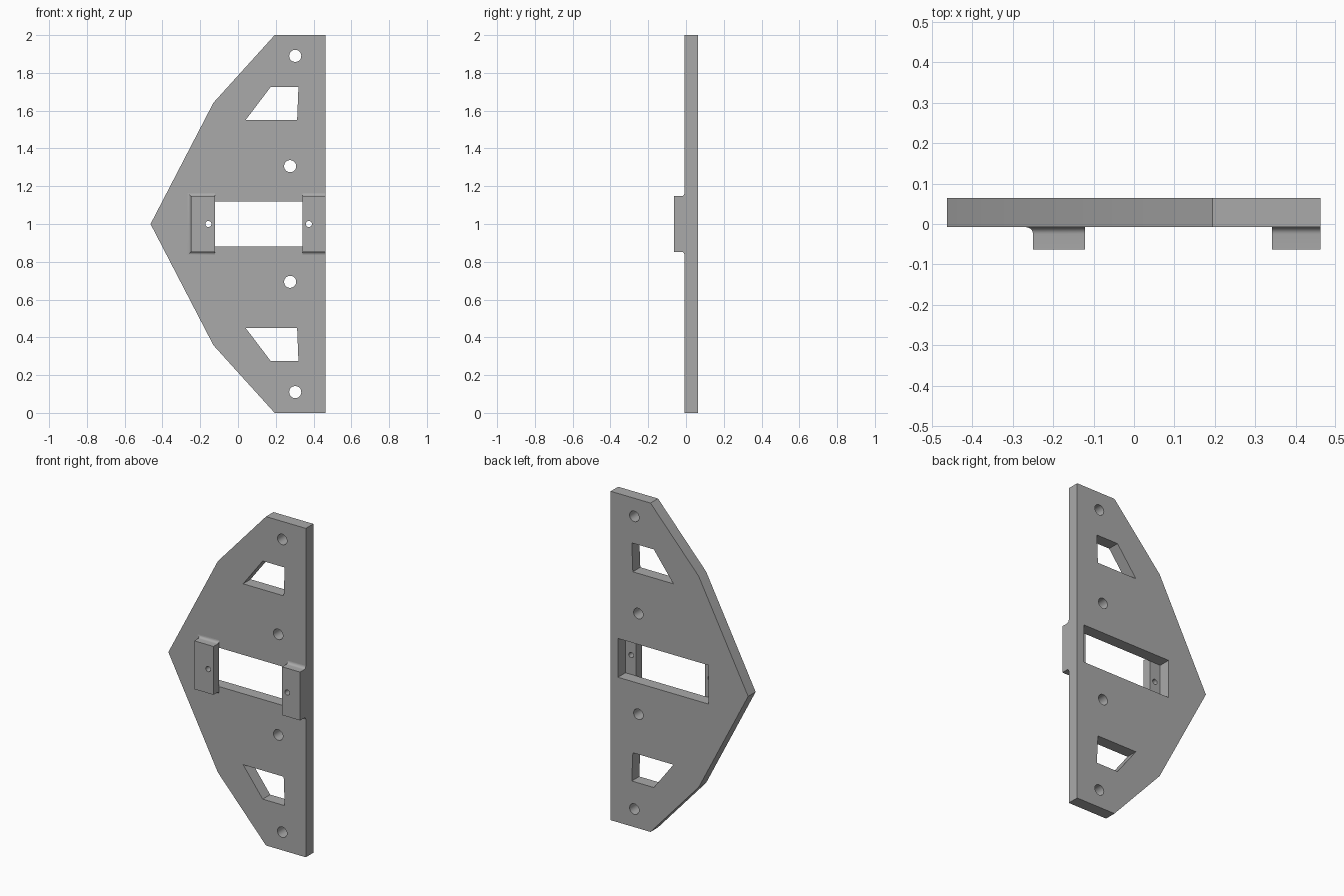
import bpy, bmesh, math
from mathutils import Matrix

cube = bpy.data.objects.get("Cube")
if cube:
    bpy.data.objects.remove(cube, do_unlink=True)

grey = bpy.data.materials.new("plain grey")
grey.use_nodes = True
grey.diffuse_color = (0.4, 0.4, 0.4, 1)
grey.node_tree.nodes["Principled BSDF"].inputs["Base Color"].default_value = (0.4, 0.4, 0.4, 1)

BACK, FACE, PAD_FRONT = 0.064, -0.008, -0.063
FILLET = 0.017
PAD_HALF = 0.147


def link(name, data):
    obj = bpy.data.objects.new(name, data)
    bpy.context.collection.objects.link(obj)
    return obj


def mesh_object(name, bm):
    bmesh.ops.recalc_face_normals(bm, faces=bm.faces)
    mesh = bpy.data.meshes.new(name)
    bm.to_mesh(mesh)
    bm.free()
    mesh.materials.append(grey)
    return link(name, mesh)


def prism(bm, points, y0, y1):
    """Extrude an x-z outline from y0 to y1."""
    face = bm.faces.new([bm.verts.new((x, y0, z)) for x, z in points])
    new = bmesh.ops.extrude_face_region(bm, geom=[face])["geom"]
    verts = [g for g in new if isinstance(g, bmesh.types.BMVert)]
    bmesh.ops.translate(bm, vec=(0, y1 - y0, 0), verts=verts)


def circle(x, z, r, n=32):
    return [(x + r * math.cos(2 * math.pi * i / n), z + r * math.sin(2 * math.pi * i / n))
            for i in range(n)]


def mirrored(points):
    return [(x, 2 - z) for x, z in reversed(points)]


def cut(obj, outlines):
    """Cut straight openings right through along y."""
    bm = bmesh.new()
    for outline in outlines:
        prism(bm, outline, -0.2, 0.2)
    cutter = mesh_object(obj.name + "_cutter", bm)
    cutter.hide_render = True
    cutter.hide_set(True)
    mod = obj.modifiers.new("openings", "BOOLEAN")
    mod.operation, mod.solver, mod.object = "DIFFERENCE", "EXACT", cutter
    # Bake the cut, then drop the cutter
    bpy.context.view_layer.update()
    graph = bpy.context.evaluated_depsgraph_get()
    obj.data = bpy.data.meshes.new_from_object(obj.evaluated_get(graph))
    obj.modifiers.clear()
    bpy.data.objects.remove(cutter, do_unlink=True)


def smooth(obj):
    bpy.ops.object.select_all(action="DESELECT")
    obj.select_set(True)
    bpy.context.view_layer.objects.active = obj
    bpy.ops.object.shade_smooth_by_angle(angle=math.radians(30))


# Main plate: outline symmetric about its mid height
upper = [(-0.13, 1.642), (0.194, 2), (0.462, 2)]
bm = bmesh.new()
prism(bm, [(-0.463, 1)] + upper + mirrored(upper), FACE, BACK)
plate = mesh_object("mounting_plate", bm)

# Lightening slots, bolt holes and the central window
slot = [(0.04, 1.55), (0.172, 1.724), (0.32, 1.724), (0.313, 1.55)]
openings = [[(-0.195, 0.882), (0.413, 0.882), (0.413, 1.118), (-0.195, 1.118)]]
for shape in (slot, circle(0.303, 1.89, 0.032), circle(0.276, 1.306, 0.032)):
    openings += [shape, mirrored(shape)]
cut(plate, openings)
smooth(plate)


def pad(name, x0, x1, left_fillet, hole_x):
    """Raised pad whose foot flares into the plate with a concave fillet."""
    steps = 6
    layers = [(PAD_FRONT, 0)]
    for i in range(steps + 1):
        a = math.pi / 2 * i / steps
        layers.append((FACE - FILLET * (1 - math.sin(a)), FILLET * (1 - math.cos(a))))
    bm = bmesh.new()
    rings = []
    for y, d in layers:
        xl, h = x0 - d * left_fillet, PAD_HALF + d
        rings.append([bm.verts.new((x, y, z)) for x, z in
                      ((xl, 1 - h), (x1, 1 - h), (x1, 1 + h), (xl, 1 + h))])
    bm.faces.new(rings[0])
    bm.faces.new(rings[-1])
    for a, b in zip(rings, rings[1:]):
        for i in range(4):
            j = (i + 1) % 4
            bm.faces.new((a[i], a[j], b[j], b[i]))
    obj = mesh_object(name, bm)
    cut(obj, [circle(hole_x, 1, 0.016, 24)])
    smooth(obj)


# Two screw pads bridging the ends of the window
pad("inner_screw_pad", -0.25, -0.121, 1, -0.157)
pad("edge_screw_pad", 0.341, 0.462, 0, 0.375)
